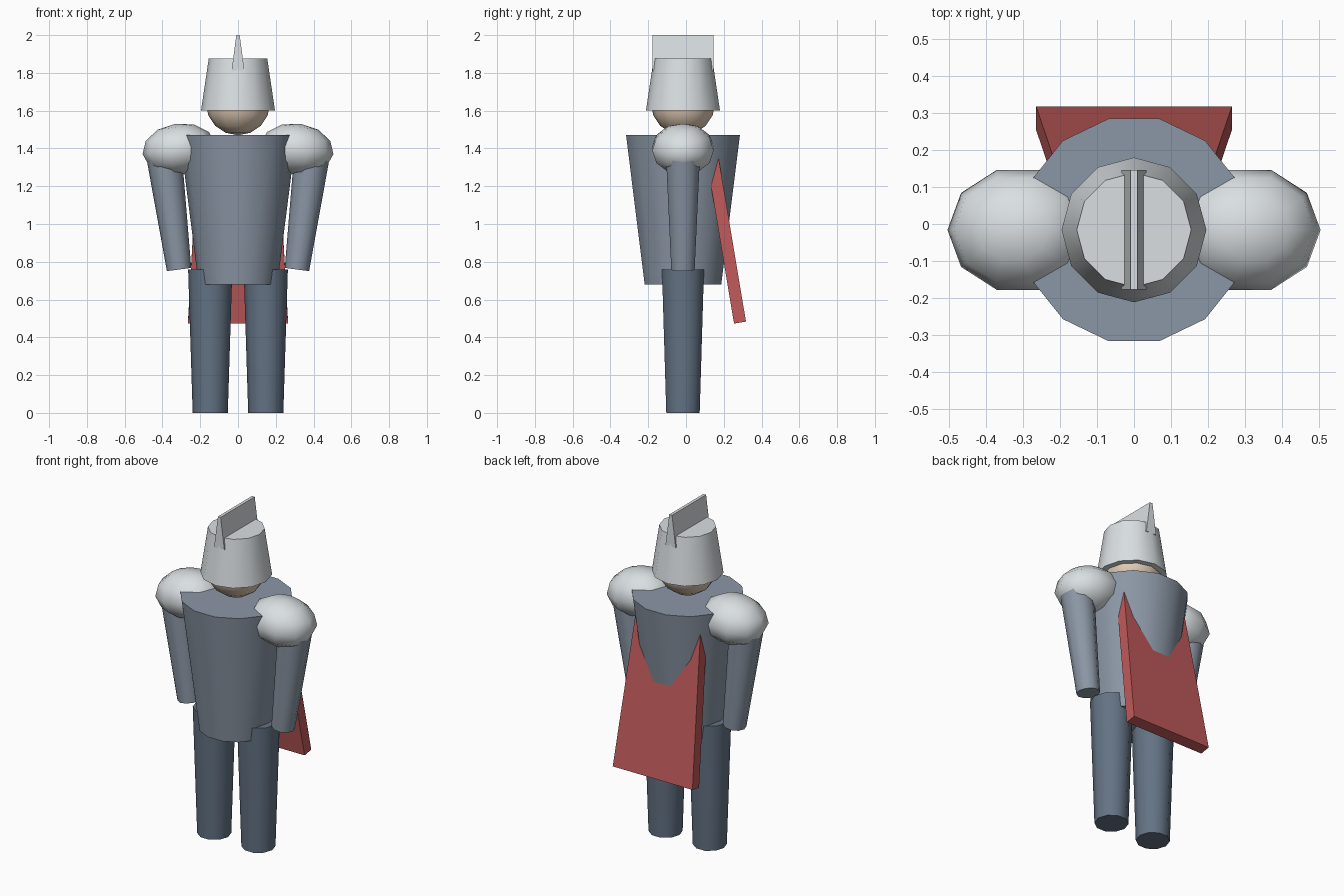
import bpy, bmesh
from math import sin, cos, pi, radians, tau
from mathutils import Matrix, Vector

cube = bpy.data.objects.get("Cube")
if cube:
    bpy.data.objects.remove(cube, do_unlink=True)

MID_Y = -0.016  # depth of the body axis


def material(name, rgb):
    mat = bpy.data.materials.new(name)
    mat.use_nodes = True
    color = (*rgb, 1)
    mat.diffuse_color = color
    mat.node_tree.nodes["Principled BSDF"].inputs["Base Color"].default_value = color
    return mat


steel = material("polished steel", (0.70, 0.74, 0.76))
armour = material("blue grey armour", (0.26, 0.31, 0.38))
trousers = material("dark slate", (0.125, 0.17, 0.23))
skin = material("skin", (0.78, 0.62, 0.48))
cloth = material("red cloth", (0.52, 0.10, 0.10))


def finish(name, bm, mat, matrix, smooth=True):
    bmesh.ops.remove_doubles(bm, verts=bm.verts, dist=0.0001)
    bmesh.ops.recalc_face_normals(bm, faces=bm.faces)
    mesh = bpy.data.meshes.new(name)
    bm.to_mesh(mesh)
    bm.free()
    mesh.materials.append(mat)
    obj = bpy.data.objects.new(name, mesh)
    bpy.context.collection.objects.link(obj)
    obj.matrix_world = matrix
    if smooth:
        bpy.ops.object.select_all(action="DESELECT")
        obj.select_set(True)
        bpy.context.view_layer.objects.active = obj
        bpy.ops.object.shade_smooth_by_angle(angle=radians(48))
    return obj


def lathe(name, profile, sides, mat, matrix):
    """Turn a (radius, height) profile about z, first vertex on +x."""
    bm = bmesh.new()
    rings = [[bm.verts.new((r * cos(tau * i / sides), r * sin(tau * i / sides), z))
              for i in range(sides)] for r, z in profile]
    for low, high in zip(rings, rings[1:]):
        for i in range(sides):
            j = (i + 1) % sides
            bm.faces.new((low[i], low[j], high[j], high[i]))
    for ring, (r, z) in ((rings[0], profile[0]), (rings[-1], profile[-1])):
        if r > 0:
            bm.faces.new(ring)
    return finish(name, bm, mat, matrix)


def ball(name, radius, height, sides, rings, mat, matrix):
    profile = [(radius * sin(pi * k / rings) if 0 < k < rings else 0,
                -height * cos(pi * k / rings)) for k in range(rings + 1)]
    return lathe(name, profile, sides, mat, matrix)


def slab(name, low_width, high_width, depth, height, mat, matrix):
    """Box standing on its origin, narrowing in x towards the top."""
    bm = bmesh.new()
    bmesh.ops.create_cube(bm, size=1)
    for v in bm.verts:
        width = high_width if v.co.z > 0 else low_width
        v.co = Vector((v.co.x * width, v.co.y * depth, (v.co.z + 0.5) * height))
    return finish(name, bm, mat, matrix, smooth=False)


def at(x, z, y=MID_Y):
    return Matrix.Translation((x, y, z))


# Trunk and head
lathe("torso", [(0.208, 0.68), (0.309, 1.47)], 14, armour, at(0, 0))
ball("head", 0.17, 0.17, 12, 8, skin, at(0, 1.64))
lathe("helmet", [(0.196, 1.6), (0.155, 1.875)], 12, steel, at(0, 0))
slab("helmet_crest", 0.068, 0.018, 0.324, 0.19, steel, at(0, 1.81))

# Limbs and shoulder guards, mirrored left and right
for side, s in (("left", 1), ("right", -1)):
    lathe(side + "_leg", [(0.093, 0), (0.117, 0.76)], 10, trousers, at(s * 0.147, 0))
    lathe(side + "_arm", [(0.065, 0), (0.094, 0.6)], 10, armour,
          at(s * 0.312, 0.759) @ Matrix.Rotation(s * radians(7.5), 4, "Y"))
    ball(side + "_shoulder_guard", 0.195, 0.135, 10, 6, steel,
         at(s * 0.312, 1.397) @ Matrix.Rotation(-s * radians(-8), 4, "Y")
         @ Matrix.Diagonal((1, 0.875, 1, 1)))

# Cape leaning out from the back
slab("cape", 0.53, 0.424, 0.064, 0.95, cloth,
     at(0, 0.478, 0.286) @ Matrix.Rotation(radians(9.5), 4, "X"))
